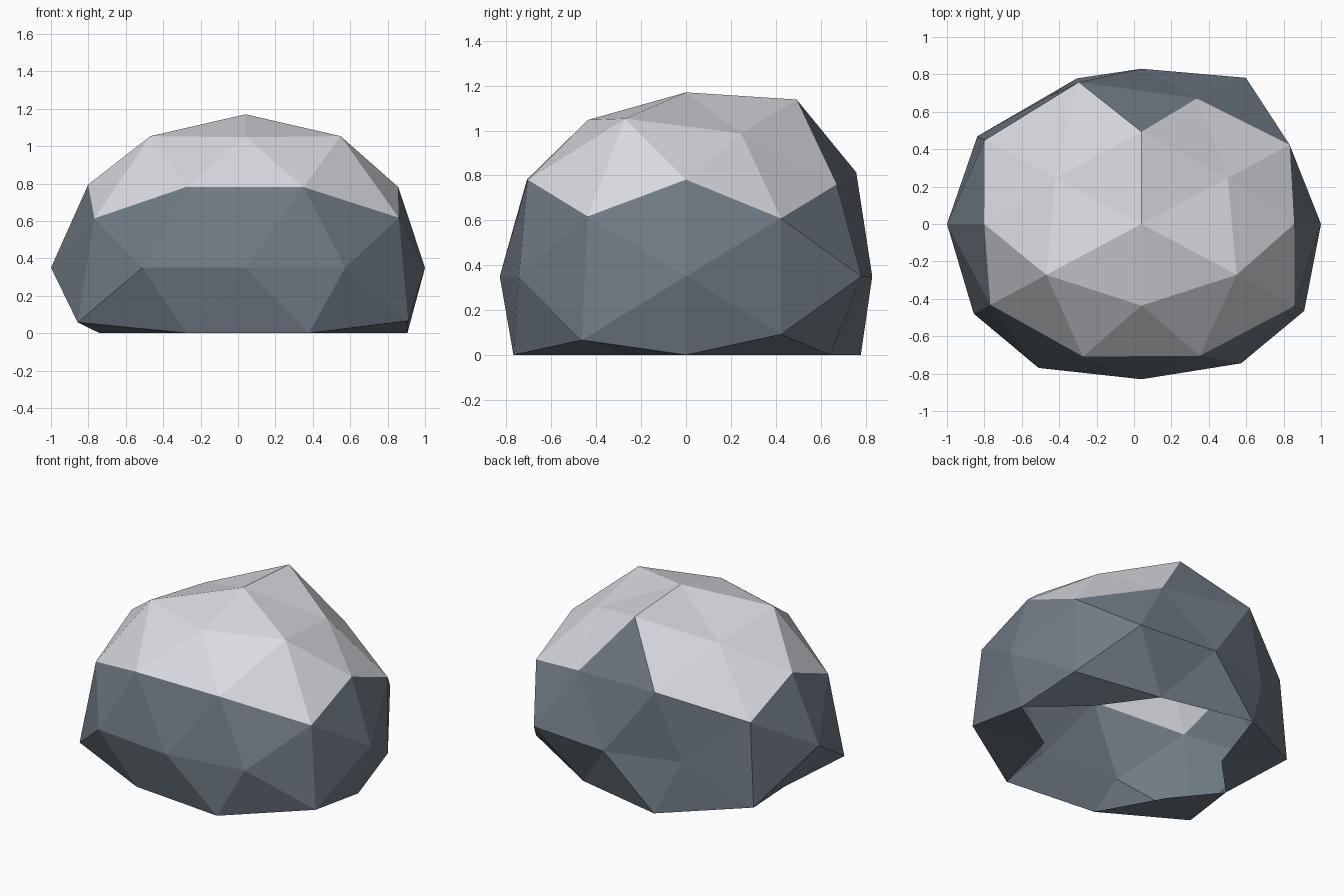
import bpy, bmesh
from mathutils import Vector

if "Cube" in bpy.data.objects:
    bpy.data.objects.remove(bpy.data.objects["Cube"])

CENTRE = Vector((0.04, 0, 0.35))
SIZE = Vector((0.96, 0.83, 0.82))

# Radial swell of each point family of a twice-divided icosahedron.
# Values follow the signs of the non-zero axes: - before +, last axis fastest.
FAMILIES = [
    ((1, 0, 0), (1.083, 1.0)),
    ((0, 1, 0), (1.0, 1.0)),
    ((0, 0, 1), (1.0, 1.0)),
    ((.851, 0, .526), (.955, 1.03, 1.06, 1.0)),
    ((.526, .851, 0), (1.09, .97, 1.055, 1.107)),
    ((0, .526, .851), (1.0, 1.0, 1.0, 1.13)),
    ((.5, .309, .809), (1.13, 1.06, 1.07, .96, .98, 1.06, 1.12, .96)),
    ((.309, .809, .5), (1.05, 1.055, 1.16, 1.13, 1.145, 1.05, .955, 1.0)),
    ((.809, .5, .309), (1.155, 1.04, 1.13, 1.08, 1.12, 1.055, 1.02, 1.02)),
]


def material(name, colour):
    mat = bpy.data.materials.new(name)
    mat.diffuse_color = (*colour, 1)
    mat.use_nodes = True
    mat.node_tree.nodes["Principled BSDF"].inputs["Base Color"].default_value = mat.diffuse_color
    return mat


def signs(value):
    return (-1, 1) if value else (1,)


# Faceted sphere from the point families
bm = bmesh.new()
swell = {}
for (x, y, z), factors in FAMILIES:
    points = [(x * i, y * j, z * k)
              for i in signs(x) for j in signs(y) for k in signs(z)]
    for point, factor in zip(points, factors):
        swell[bm.verts.new(Vector(point).normalized())] = factor
bmesh.ops.convex_hull(bm, input=bm.verts[:])
bmesh.ops.recalc_face_normals(bm, faces=bm.faces[:])

# Lumpy boulder shape, cut off level with the ground
for vert, factor in swell.items():
    vert.co = CENTRE + vert.co * SIZE * factor
    vert.co.z = max(vert.co.z, 0)

# Open underside
flat = [f for f in bm.faces if all(v.co.z < 0.001 for v in f.verts)]
bmesh.ops.delete(bm, geom=flat, context='FACES')

# Snow lies on the faces that point upward
bm.normal_update()
for face in bm.faces:
    face.smooth = False
    face.material_index = 1 if face.normal.z > 0.555 else 0

mesh = bpy.data.meshes.new("snowy_boulder")
bm.to_mesh(mesh)
bm.free()
mesh.materials.append(material("slate_grey", (.162, .198, .235)))
mesh.materials.append(material("snow_white", (.70, .71, .75)))
boulder = bpy.data.objects.new("snowy_boulder", mesh)
bpy.context.collection.objects.link(boulder)
